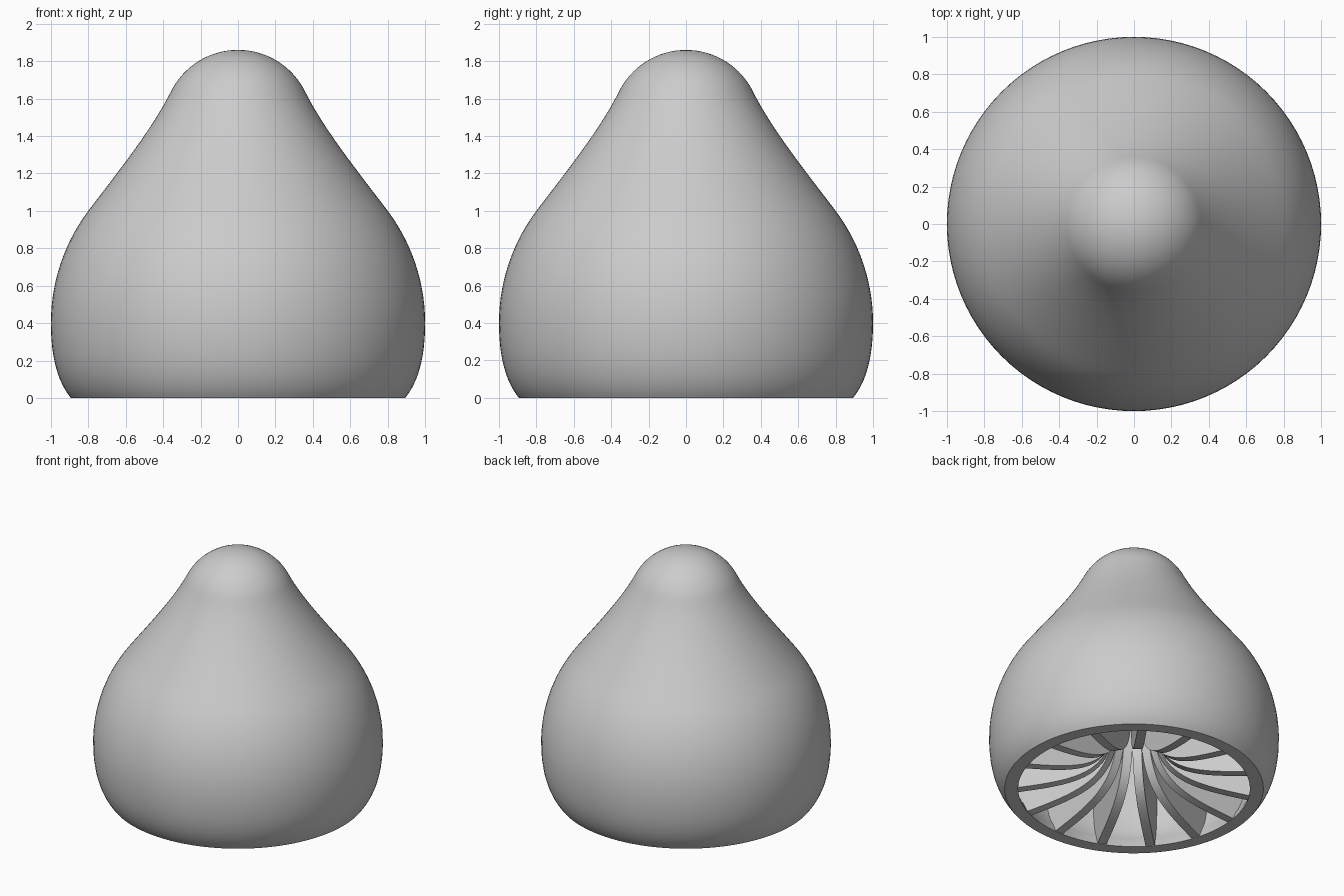
import bpy, bmesh, math
from mathutils import Vector, Matrix

RIBS, SEGMENTS = 15, 96

default = bpy.data.objects.get("Cube")
if default:
    bpy.data.objects.remove(default, do_unlink=True)

grey = bpy.data.materials.new("plain grey")
grey.use_nodes = True
grey.diffuse_color = (0.6, 0.6, 0.6, 1)
grey.node_tree.nodes["Principled BSDF"].inputs["Base Color"].default_value = (0.6, 0.6, 0.6, 1)


def bezier(a, b, c, d, n):
    """Points of a cubic curve, ends included."""
    pts = []
    for i in range(n + 1):
        t = i / n
        s = 1 - t
        pts.append(a * s**3 + b * 3 * s * s * t + c * 3 * s * t * t + d * t**3)
    return pts


def arc(radius, height, start, end, n):
    """Arc about a point on the axis."""
    pts = []
    for i in range(n + 1):
        a = math.radians(start + (end - start) * i / n)
        pts.append(Vector((radius * math.cos(a), height + radius * math.sin(a))))
    return pts


def offset(profile, depth):
    """Profile moved inwards, kept on the ground and on the axis."""
    pts = []
    for i, p in enumerate(profile):
        t = profile[min(i + 1, len(profile) - 1)] - profile[max(i - 1, 0)]
        t.normalize()
        pts.append(p + Vector((-t.y, t.x)) * depth)
    pts[0] = profile[0] - Vector((depth, 0))
    pts[-1].x = 0
    return pts


def finish(bm, name):
    bmesh.ops.recalc_face_normals(bm, faces=bm.faces)
    mesh = bpy.data.meshes.new(name)
    bm.to_mesh(mesh)
    bm.free()
    mesh.materials.append(grey)
    obj = bpy.data.objects.new(name, mesh)
    bpy.context.collection.objects.link(obj)
    bpy.ops.object.select_all(action='DESELECT')
    obj.select_set(True)
    bpy.context.view_layer.objects.active = obj
    bpy.ops.object.shade_smooth_by_angle(angle=math.radians(35))


# Outer profile: tucked foot, round belly, hollow shoulder, round cap
belly = arc(1, 0.4, 0, 37, 14)
foot = bezier(Vector((0.893, 0)), Vector((0.96, 0.08)), Vector((1, 0.21)), belly[0], 12)
cap = arc(0.4, 1.46, 26, 90, 16)
low, high = belly[-1], cap[0]
shoulder = bezier(low, low + Vector((-0.16, 0.21)), high + Vector((0.1, -0.2)), high, 16)
outer = foot[:-1] + belly + shoulder[1:-1] + cap

# Hollow shell
bm = bmesh.new()
loop = [bm.verts.new((p.x, 0, p.y)) for p in outer + offset(outer, 0.093)[::-1]]
half = len(outer)
edges = [bm.edges.new((loop[i], loop[(i + 1) % len(loop)]))
         for i in range(len(loop)) if i != half - 1]
bmesh.ops.spin(bm, geom=loop + edges, cent=(0, 0, 0), axis=(0, 0, 1),
               angle=math.tau, steps=SEGMENTS)
bmesh.ops.remove_doubles(bm, verts=bm.verts, dist=0.0005)
finish(bm, "shell")

# Radial ribs: lower edge sweeps from the rim up into a narrow central shaft
sweep = bezier(Vector((0.83, 0.003)), Vector((0.4, 0.06)),
               Vector((0.17, 0.1)), Vector((0.14, 0.5)), 20)
buried = [p for p in offset(outer, 0.045) if p.x > 0.14 and p.y > 0.02]
section = sweep + buried[::-1]
bm = bmesh.new()
for k in range(RIBS):
    turn = Matrix.Rotation(math.radians(-90) + math.tau * k / RIBS, 3, 'Z')
    face = bm.faces.new([bm.verts.new(turn @ Vector((p.x, -0.032, p.y))) for p in section])
    side = bmesh.ops.extrude_face_region(bm, geom=[face], use_keep_orig=True)
    moved = [v for v in side["geom"] if isinstance(v, bmesh.types.BMVert)]
    bmesh.ops.translate(bm, verts=moved, vec=turn @ Vector((0, 0.064, 0)))
finish(bm, "inner_ribs")
